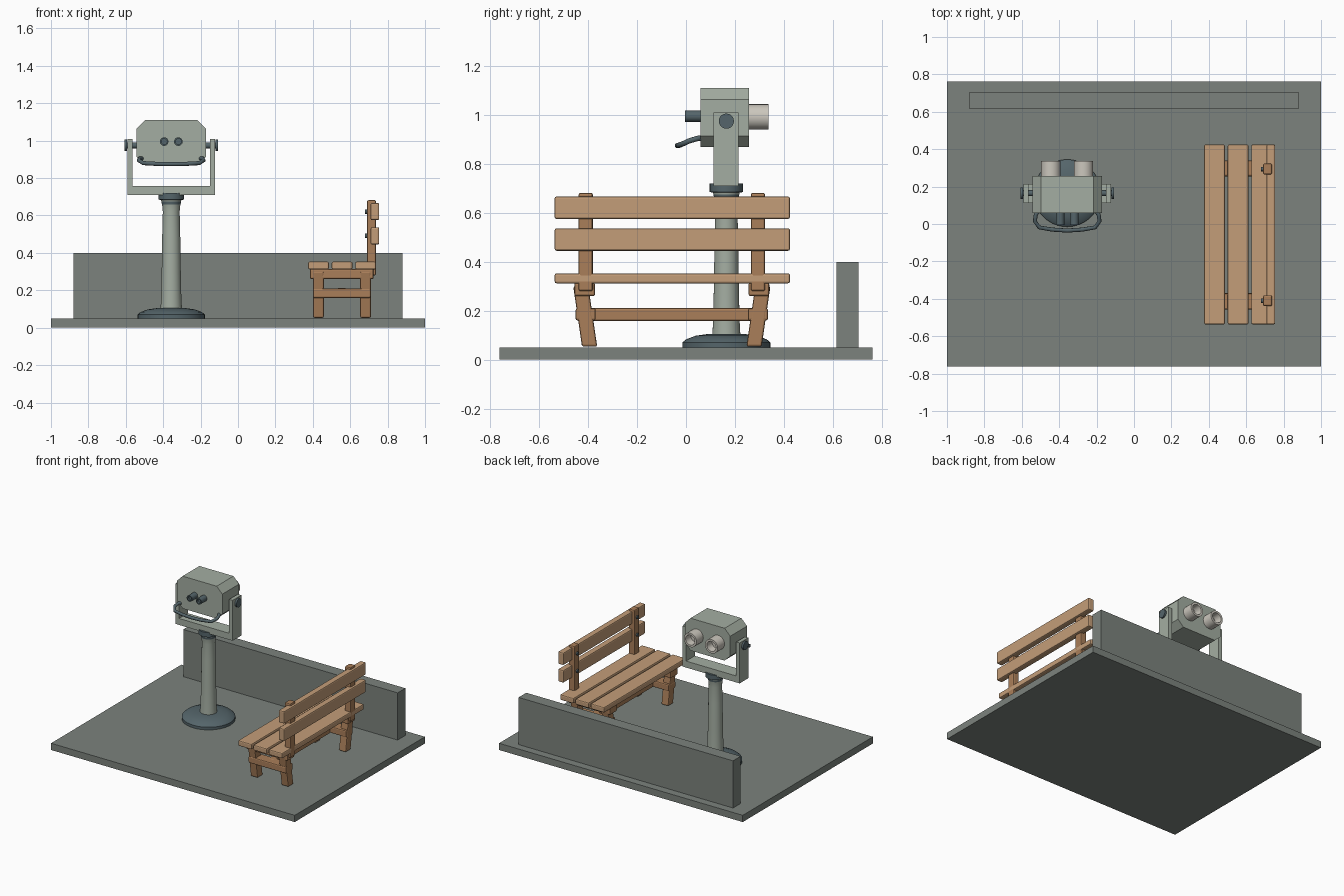
import bpy, bmesh, math
from mathutils import Vector

if "Cube" in bpy.data.objects:
    bpy.data.objects.remove(bpy.data.objects["Cube"])


def material(name, rgb):
    m = bpy.data.materials.new(name)
    m.diffuse_color = (*rgb, 1)
    m.use_nodes = True
    m.node_tree.nodes["Principled BSDF"].inputs["Base Color"].default_value = m.diffuse_color
    return m


STONE = material("stone", (0.20, 0.225, 0.205))
PAINT = material("pale_paint", (0.37, 0.42, 0.36))
DARK = material("dark_metal", (0.09, 0.13, 0.145))
LENS = material("lens_barrel", (0.60, 0.57, 0.51))
SLAT = material("slat_wood", (0.55, 0.34, 0.19))
FRAME = material("frame_wood", (0.40, 0.21, 0.10))


def finish(name, bm, mat, smooth=False, bevel=0):
    bmesh.ops.recalc_face_normals(bm, faces=bm.faces)
    me = bpy.data.meshes.new(name)
    bm.to_mesh(me)
    bm.free()
    ob = bpy.data.objects.new(name, me)
    bpy.context.collection.objects.link(ob)
    me.materials.append(mat)
    if bevel:
        mod = ob.modifiers.new("bevel", 'BEVEL')
        mod.width, mod.segments = bevel, 2
    if smooth:
        bpy.ops.object.select_all(action='DESELECT')
        ob.select_set(True)
        bpy.context.view_layer.objects.active = ob
        bpy.ops.object.shade_smooth_by_angle(angle=math.radians(35))
    return ob


def box(name, x, y, z, mat, bevel=0, lean=0):
    """Box from ranges; lean shifts the bottom face along y."""
    bm = bmesh.new()
    bmesh.ops.create_cube(bm, size=1)
    for v in bm.verts:
        low = v.co.z < 0
        v.co = [r[0] + (r[1] - r[0]) * (c + 0.5) for r, c in zip((x, y, z), v.co)]
        if low:
            v.co.y += lean
    return finish(name, bm, mat, bevel=bevel)


def lathe(name, profile, origin, axis, mat, n=32):
    """Spin (radius, height) points round an axis; radius 0 closes an end."""
    bm = bmesh.new()
    rot = Vector((0, 0, 1)).rotation_difference(Vector(axis))
    vs = [bm.verts.new(Vector(origin) + rot @ Vector((r, 0, h))) for r, h in profile]
    es = [bm.edges.new(p) for p in zip(vs, vs[1:])]
    bmesh.ops.spin(bm, geom=vs + es, cent=origin, axis=axis, angle=math.tau,
                   steps=n, use_duplicate=False)
    bmesh.ops.remove_doubles(bm, verts=bm.verts, dist=1e-5)
    return finish(name, bm, mat, smooth=True)


def rod(name, r, length, origin, axis, mat, n=20):
    return lathe(name, [(0, 0), (r, 0), (r, length), (0, length)], origin, axis, mat, n)


def prism(name, outline, y, mat, bevel=0):
    """Extrude an x-z outline between two y values."""
    bm = bmesh.new()
    f = bm.faces.new([bm.verts.new((px, y[0], pz)) for px, pz in outline])
    ext = bmesh.ops.extrude_face_region(bm, geom=[f])
    for v in ext["geom"]:
        if isinstance(v, bmesh.types.BMVert):
            v.co.y = y[1]
    return finish(name, bm, mat, bevel=bevel)


# Ground slab and parapet
box("floor_slab", (-1, 1), (-0.763, 0.763), (0, 0.05), STONE)
box("parapet_wall", (-0.88, 0.88), (0.615, 0.705), (0.05, 0.40), STONE)

# Viewer pedestal
CX, CY = -0.357, 0.165
lathe("pedestal_foot", [(0, 0.05), (0.18, 0.05), (0.18, 0.07), (0.165, 0.083),
                        (0.125, 0.098), (0.075, 0.105), (0, 0.105)],
      (CX, CY, 0), (0, 0, 1), DARK, 40)
lathe("pedestal_column", [(0, 0.09), (0.058, 0.09), (0.054, 0.16), (0.051, 0.30), (0.048, 0.50),
                          (0.045, 0.62), (0.049, 0.66), (0.055, 0.685), (0, 0.69)],
      (CX, CY, 0), (0, 0, 1), PAINT)
lathe("pedestal_collar", [(0, 0.66), (0.05, 0.66), (0.054, 0.683), (0.068, 0.685),
                          (0.068, 0.72), (0, 0.72)], (CX, CY, 0), (0, 0, 1), DARK)

# U-shaped yoke
prism("yoke", [(CX + a, b) for a, b in [(-0.234, 0.71), (0.234, 0.71), (0.234, 1.01), (0.206, 1.01),
                                        (0.206, 0.758), (-0.206, 0.758), (-0.206, 1.01),
                                        (-0.234, 1.01)]], (0.113, 0.215), PAINT)

# Chamfered viewer head
prism("viewer_head", [(CX + a, b) for a, b in [(-0.138, 0.87), (0.138, 0.87), (0.186, 0.915),
                                               (0.186, 1.063), (0.14, 1.11), (-0.14, 1.11),
                                               (-0.186, 1.063), (-0.186, 0.915)]],
      (0.06, 0.257), PAINT)

for s, side in ((-1, "left"), (1, "right")):
    # Pivot shaft and knob
    rod(side + "_pivot_shaft", 0.016, 0.07, (CX + s * 0.175, CY, 0.975), (s, 0, 0), DARK)
    rod(side + "_pivot_knob", 0.031, 0.013, (CX + s * 0.237, CY, 0.975), (s, 0, 0), DARK)
    # Eyepiece with a recessed lens
    lathe(side + "_eyepiece", [(0, 0), (0.023, 0), (0.023, 0.065), (0.015, 0.065),
                               (0.015, 0.05), (0, 0.05)],
          (CX + s * 0.038, 0.06, 0.995), (0, -1, 0), DARK, 20)
    # Objective barrel with a deep bore
    lathe(side + "_objective", [(0, 0), (0.052, 0), (0.052, 0.082), (0.037, 0.082),
                                (0.034, 0.025), (0, 0.025)],
          (CX + s * 0.087, 0.255, 0.992), (0, 1, 0), LENS, 28)

# Steering handle
cu = bpy.data.curves.new("handle", 'CURVE')
cu.dimensions = '3D'
cu.bevel_depth, cu.bevel_resolution, cu.use_fill_caps = 0.011, 3, True
half = [(0.150, 0.075, 0.905), (0.168, 0.05, 0.905), (0.173, 0.015, 0.895),
        (0.150, -0.018, 0.88), (0.08, -0.030, 0.876)]
path = [(-x, y, z) for x, y, z in half] + [(0, -0.035, 0.875)] + half[::-1]
sp = cu.splines.new('POLY')
sp.points.add(len(path) - 1)
for p, (x, y, z) in zip(sp.points, path):
    p.co = (CX + x, y, z, 1)
handle = bpy.data.objects.new("handle", cu)
bpy.context.collection.objects.link(handle)
cu.materials.append(DARK)

# Bench seat and back slats
BY, B = (-0.537, 0.425), 0.008
for i, x in enumerate((0.375, 0.501, 0.627)):
    box(f"seat_slat_{i + 1}", (x, x + 0.111), BY, (0.312, 0.353), SLAT, B)
for i, z in enumerate((0.445, 0.575)):
    box(f"back_slat_{i + 1}", (0.709, 0.755), BY, (z, z + 0.092), SLAT, B)

# Bench end frames, mirrored about the bench middle
MID = -0.058
for s, side in ((-1, "front"), (1, "back")):
    def span(c, w):
        return (MID + s * c - w / 2, MID + s * c + w / 2)
    box(side + "_back_post", (0.69, 0.738), span(0.352, 0.058), (0.28, 0.682), FRAME, B)
    box(side + "_seat_bearer", (0.385, 0.725), span(0.356, 0.085), (0.26, 0.314), FRAME, B)
    box(side + "_leg_brace", (0.40, 0.71), span(0.352, 0.082), (0.16, 0.21), FRAME, B)
    for n, x in ((1, 0.401), (2, 0.653)):
        box(f"{side}_leg_{n}", (x, x + 0.058), span(0.372, 0.062), (0.053, 0.30),
            FRAME, B, lean=-s * 0.036)
    for n, z in ((1, 0.491), (2, 0.621)):
        rod(f"{side}_bolt_{n}", 0.012, 0.012, (0.692, MID + s * 0.352, z), (-1, 0, 0), DARK, 12)

# Long stretcher between the leg braces
box("stretcher", (0.53, 0.58), (MID - 0.35, MID + 0.35), (0.158, 0.212), FRAME, B)
